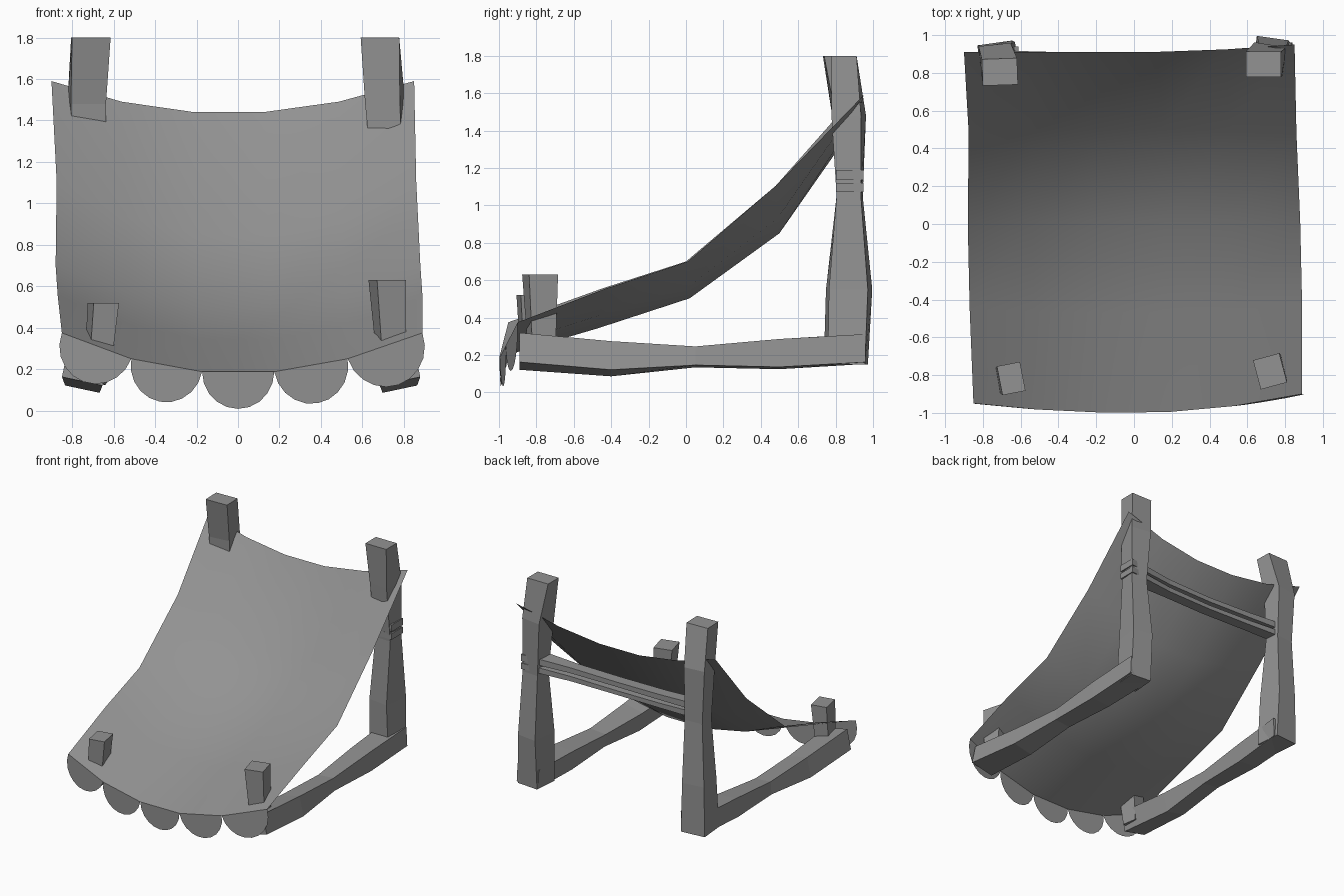
import bpy, bmesh, math
from mathutils import Vector

if "Cube" in bpy.data.objects:
    bpy.data.objects.remove(bpy.data.objects["Cube"])

# One dark grey for everything
grey = bpy.data.materials.new("dark_grey")
grey.diffuse_color = (0.29, 0.29, 0.29, 1)
grey.use_nodes = True
grey.node_tree.nodes["Principled BSDF"].inputs["Base Color"].default_value = grey.diffuse_color


def finish(name, bm, smooth=False):
    bmesh.ops.recalc_face_normals(bm, faces=bm.faces)
    mesh = bpy.data.meshes.new(name)
    bm.to_mesh(mesh)
    bm.free()
    mesh.materials.append(grey)
    for p in mesh.polygons:
        p.use_smooth = smooth
    obj = bpy.data.objects.new(name, mesh)
    bpy.context.collection.objects.link(obj)
    return obj


def beam(name, axis, sections):
    """Loft rectangles along an axis: (t, centre a, centre b, half a, half b, twist)."""
    bm = bmesh.new()
    rings = []
    for t, ca, cb, ha, hb, deg in sections:
        c, s = math.cos(math.radians(deg)), math.sin(math.radians(deg))
        ring = []
        for i, j in ((-1, -1), (1, -1), (1, 1), (-1, 1)):
            a, b = ca + i * ha * c - j * hb * s, cb + i * ha * s + j * hb * c
            co = {"x": (t, a, b), "y": (a, t, b), "z": (a, b, t)}[axis]
            ring.append(bm.verts.new(co))
        rings.append(ring)
    for r, q in zip(rings, rings[1:]):
        for k in range(4):
            n = (k + 1) % 4
            bm.faces.new((r[k], r[n], q[n], q[k]))
    bm.faces.new(rings[0])
    bm.faces.new(rings[-1])
    return finish(name, bm)


# Hand-hewn rear posts
beam("rear_post_left", "z", [
    (0.15, -0.72, 0.85, 0.10, 0.105, 5), (0.55, -0.72, 0.86, 0.09, 0.10, 8),
    (1.05, -0.72, 0.875, 0.075, 0.065, 4), (1.48, -0.73, 0.87, 0.085, 0.08, 6),
    (1.80, -0.71, 0.805, 0.093, 0.07, 2)])
beam("rear_post_right", "z", [
    (0.15, 0.73, 0.865, 0.09, 0.10, -5), (0.55, 0.72, 0.88, 0.085, 0.105, -8),
    (1.05, 0.73, 0.875, 0.07, 0.065, -4), (1.48, 0.71, 0.87, 0.085, 0.08, -9),
    (1.80, 0.685, 0.845, 0.093, 0.067, 0)])

# Short front posts, leaning and turned
beam("front_post_left", "z", [
    (0.16, -0.68, -0.815, 0.052, 0.06, 10), (0.52, -0.65, -0.818, 0.062, 0.078, 11)])
beam("front_post_right", "z", [
    (0.16, 0.745, -0.77, 0.055, 0.06, 12), (0.63, 0.72, -0.78, 0.072, 0.08, 15)])

# Ground rails
for side, label, x, back in ((-1, "left", 0.735, 0.94), (1, "right", 0.765, 0.96)):
    beam("ground_rail_" + label, "y", [
        (-0.89, side * x, 0.22, 0.10, 0.08, side * 12),
        (-0.40, side * x, 0.18, 0.085, 0.078, side * 12),
        (0.05, side * (x - 0.01), 0.19, 0.07, 0.05, side * 5),
        (0.50, side * (x - 0.015), 0.205, 0.085, 0.075, side * 4),
        (back, side * (x - 0.025), 0.232, 0.095, 0.075, side * 3)])

# Pair of thin cross slats between the rear posts
for label, z, h in (("upper", 1.162, 0.027), ("lower", 1.095, 0.024)):
    beam("cross_slat_" + label, "x", [
        (-0.75, 0.87, z, 0.05, h, 0), (-0.40, 0.865, z - 0.01, 0.045, h * 0.8, 0),
        (0.0, 0.855, z - 0.015, 0.045, h * 0.7, 0), (0.40, 0.86, z - 0.01, 0.045, h * 0.8, 0),
        (0.81, 0.875, z, 0.073, h, 0)])

# Sagging cloth: each row is left x, right x, left y, mid y, right y, mid z, edge rise
rows = [
    (-0.85, 0.89, -0.95, -1.00, -0.90, 0.18, 0.195),
    (-0.87, 0.89, -0.45, -0.47, -0.43, 0.335, 0.22),
    (-0.88, 0.88, 0.00, 0.02, 0.01, 0.495, 0.205),
    (-0.875, 0.86, 0.48, 0.50, 0.48, 0.84, 0.265),
    (-0.90, 0.85, 0.91, 0.91, 0.95, 1.435, 0.155)]
us = (-1, -0.6, -0.2, 0.2, 0.6, 1)
grid = []
for xl, xr, yl, ym, yr, zm, rise in rows:
    row = []
    for u in us:
        x = (xl + xr) / 2 + u * (xr - xl) / 2 - 0.02 * (1 - u * u)
        y = ym + u * u * ((yr if u > 0 else yl) - ym)
        row.append(Vector((x, y, zm + rise * u * u)))
    grid.append(row)
bm = bmesh.new()
vs = [[bm.verts.new(p) for p in row] for row in grid]
for a, b in zip(vs, vs[1:]):
    for k in range(5):
        bm.faces.new((a[k], a[k + 1], b[k + 1], b[k]))
finish("cloth_canopy", bm, True)

# Half-round scallops hanging from the front edge
bm = bmesh.new()
for p, q in zip(grid[0], grid[0][1:]):
    mid, half = (p + q) / 2, (q - p) / 2
    down = Vector((half.z, 0.005, -half.x)).normalized() * half.length * 1.03
    bm.faces.new([bm.verts.new(mid + half * math.cos(math.pi * i / 10)
                               + down * math.sin(math.pi * i / 10))
                  for i in range(11)])
trim = finish("scallop_trim", bm)
